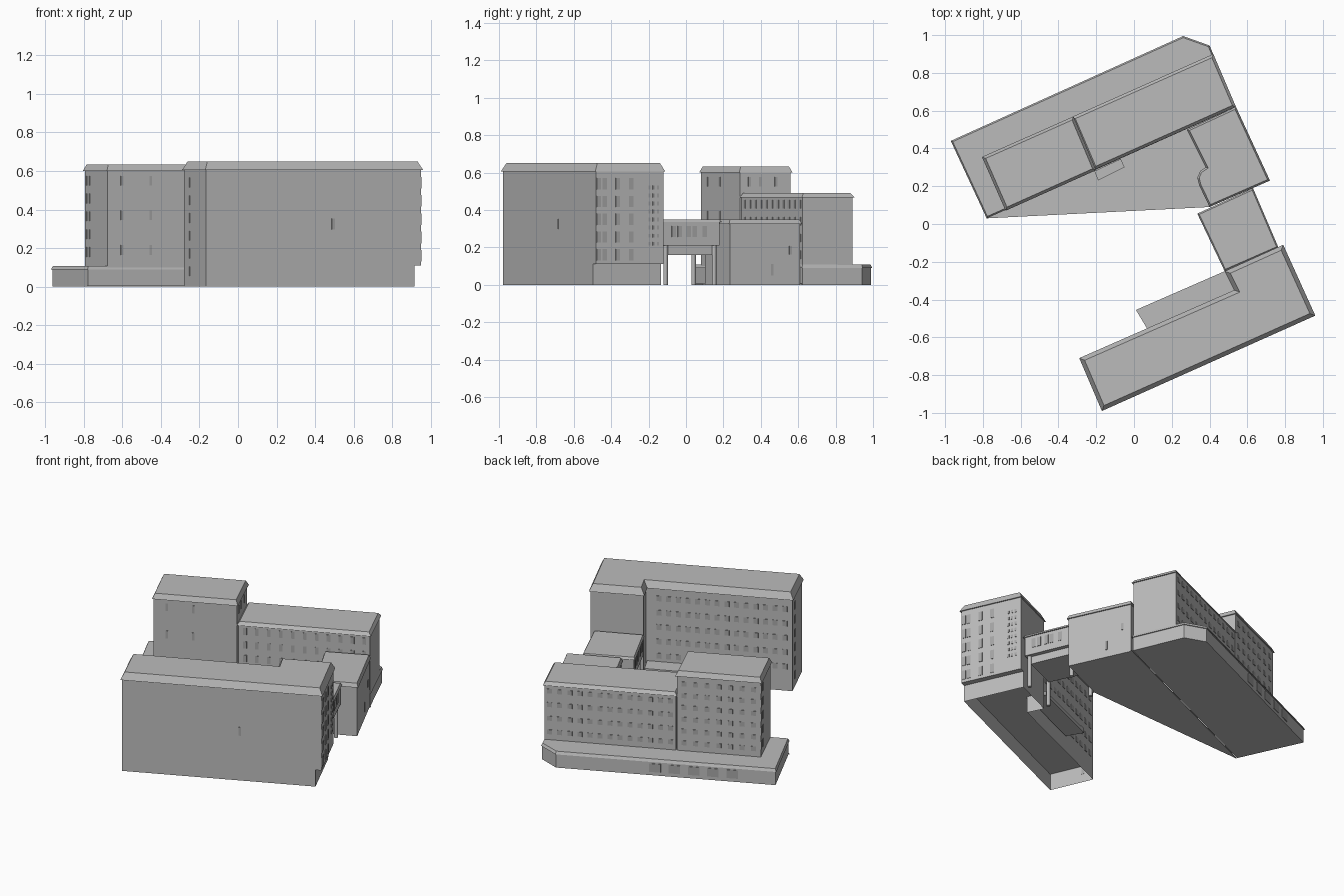
import bpy, bmesh
from mathutils import Vector

if "Cube" in bpy.data.objects:
    bpy.data.objects.remove(bpy.data.objects["Cube"])


def material(name, value):
    m = bpy.data.materials.new(name)
    m.use_nodes = True
    col = (value, value, value, 1)
    m.diffuse_color = col
    m.node_tree.nodes["Principled BSDF"].inputs["Base Color"].default_value = col
    return m


WALL = material("plain grey", 0.5)
PANE = material("window grey", 0.38)


def finish(name, bm, mat):
    bmesh.ops.recalc_face_normals(bm, faces=bm.faces)
    mesh = bpy.data.meshes.new(name)
    bm.to_mesh(mesh)
    bm.free()
    mesh.materials.append(mat)
    ob = bpy.data.objects.new(name, mesh)
    bpy.context.collection.objects.link(ob)
    return ob


def inset(pts, d):
    """Move every edge of a counter-clockwise outline inwards by d."""
    out = []
    for i, p in enumerate(pts):
        p = Vector(p)
        e1 = (p - Vector(pts[i - 1])).normalized()
        e2 = (Vector(pts[(i + 1) % len(pts)]) - p).normalized()
        n1, n2 = Vector((-e1.y, e1.x)), Vector((-e2.y, e2.x))
        out.append(tuple(p + (n1 + n2) * d / (1 + n1.dot(n2))))
    return out


def prism(name, pts, z0, z1, top=None, floor=True):
    bm = bmesh.new()
    lo = [bm.verts.new((x, y, z0)) for x, y in pts]
    hi = [bm.verts.new((x, y, z1)) for x, y in (top or pts)]
    bm.faces.new(hi)
    if floor:
        bm.faces.new(lo[::-1])
    for i in range(len(lo)):
        j = (i + 1) % len(lo)
        bm.faces.new((lo[i], lo[j], hi[j], hi[i]))
    return finish(name, bm, WALL)


def block(name, outline, z0, eave, z1, slope=0.015):
    """Walls under a slightly overhanging, sloped roof edge."""
    prism(name + "_walls", inset(outline, 0.008), z0, eave)
    prism(name + "_roof", outline, eave, z1, inset(outline, slope))


def windows(name, a, b, cols, rows, w, h, back=0.008):
    """Thin window plates along the wall a to b (outside on the right)."""
    a, b = Vector(a), Vector(b)
    d = (b - a).normalized()
    n = Vector((d.y, -d.x))
    bm = bmesh.new()
    for t in cols:
        for z in rows:
            c = a.lerp(b, t) - n * back
            q = [c - d * w / 2 - n * .002, c + d * w / 2 - n * .002,
                 c + d * w / 2 + n * .003, c - d * w / 2 + n * .003]
            lo = [bm.verts.new((p.x, p.y, z - h / 2)) for p in q]
            hi = [bm.verts.new((p.x, p.y, z + h / 2)) for p in q]
            bm.faces.new(hi)
            bm.faces.new(lo[::-1])
            for i in range(4):
                j = (i + 1) % 4
                bm.faces.new((lo[i], lo[j], hi[j], hi[i]))
    finish(name, bm, PANE)


def spread(start, end, count):
    return [start + (end - start) * i / (count - 1) for i in range(count)]


# Front block, overhanging its recessed base at one end
F = [(-.17, -.99), (.96, -.485), (.79, -.11), (.48, -.25), (.53, -.35), (-.29, -.71)]
base = inset(F, 0.008)
base[1], base[2] = (.915, -.496), (.754, -.135)
prism("front_block_base", base, 0, .11, floor=False)
block("front_block", F, .11, .605, .65, .022)

# Rear podium with a chamfered corner and a lip
P = [(-.78, .03), (.54, .62), (.40, .945), (.26, .995), (-.97, .44)]
prism("podium", inset(P, .006), 0, .09)
prism("podium_lip", P, .09, .108, inset(P, .008))

# Rear wing and tower
R = [(-.21, .286), (.54, .62), (.42, .90), (-.33, .566)]
block("rear_wing", R, .1, .468, .49)
T = [(-.68, .07), (-.20, .285), (-.32, .57), (-.805, .355)]
block("tower", T, .1, .60, .633)

# Side wing with a rounded bulge towards the court
S = [(.40, .09), (.72, .23), (.54, .62), (.28, .50), (.38, .30),
     (.35, .28), (.335, .245), (.345, .205)]
block("side_wing", S, 0, .325, .35, .01)

# Paved court
prism("court_floor", [(-.78, .03), (.40, .09), (.54, .62)], 0, .006)

# Raised bridge on a beam and columns
B = [(.48, -.25), (.765, -.125), (.63, .19), (.335, .055)]
block("bridge", B, .21, .335, .35, .008)
prism("bridge_beam", inset(B, .035), .16, .21)
for i, (x, y) in enumerate(inset(B, .03)):
    bpy.ops.mesh.primitive_cylinder_add(vertices=12, radius=.012, depth=.21, location=(x, y, .105))
    ob = bpy.context.object
    ob.name = f"bridge_column_{i + 1}"
    ob.data.materials.append(WALL)

# Canopies: along the front block and beside the tower
C = [(.07, -.555), (.53, -.35), (.48, -.25), (.01, -.455)]
prism("long_canopy", C, .10, .125)
prism("canopy_end_trim", [C[0], (.10, -.54), (.045, -.44), C[3]], .125, .132)
prism("small_canopy", [(-.19, .23), (-.05, .30), (-.07, .345), (-.21, .28)], .10, .12)

# Windows of the front block
floors6 = spread(.08, .54, 6)
upper = spread(.16, .54, 5)
windows("front_window", F[0], F[1], [.59], [.325], .016, .055)
windows("front_block_west_windows", F[5], F[0], [.25], floors6, .02, .05)
windows("front_block_east_windows", F[1], F[2], [.06, .14, .33, .52], upper, .025, .06)
windows("front_block_east_small_windows", F[1], F[2], [.78, .84, .9], spread(.22, .52, 8), .012, .02)
windows("front_block_court_windows", F[4], F[5], spread(.08, .94, 14), upper, .03, .035)

# Windows of the rear wing, tower and podium
low = spread(.16, .43, 4)
windows("rear_wing_back_windows", R[2], R[3], spread(.05, .95, 13), low, .03, .03)
windows("rear_wing_court_windows", R[0], R[1], spread(.06, .95, 11), low, .022, .045)
windows("tower_back_windows", T[2], T[3], spread(.1, .9, 7), spread(.16, .55, 6), .03, .03)
windows("tower_west_windows", T[3], T[0], [.08, .2], spread(.18, .55, 5), .02, .05)
windows("tower_south_windows", T[0], T[1], [.17, .48], [.19, .37, .55], .015, .05)
windows("tower_east_windows", T[1], T[2], [.2, .4, .7], [.55], .015, .05)
windows("podium_back_windows", P[3], P[4], spread(.45, .8, 5), [.05], .07, .055, .006)

# Windows of the side wing and bridge
windows("side_wing_windows", S[1], S[2], [.6], [.08], .015, .06)
windows("side_wing_upper_window", S[1], S[2], [.85], [.185], .015, .045)
windows("bridge_east_windows", B[1], B[2], [.2, .3, .45, .55, .72], [.285], .025, .06)
windows("bridge_west_windows", B[3], B[0], spread(.15, .85, 5), [.285], .025, .06)
